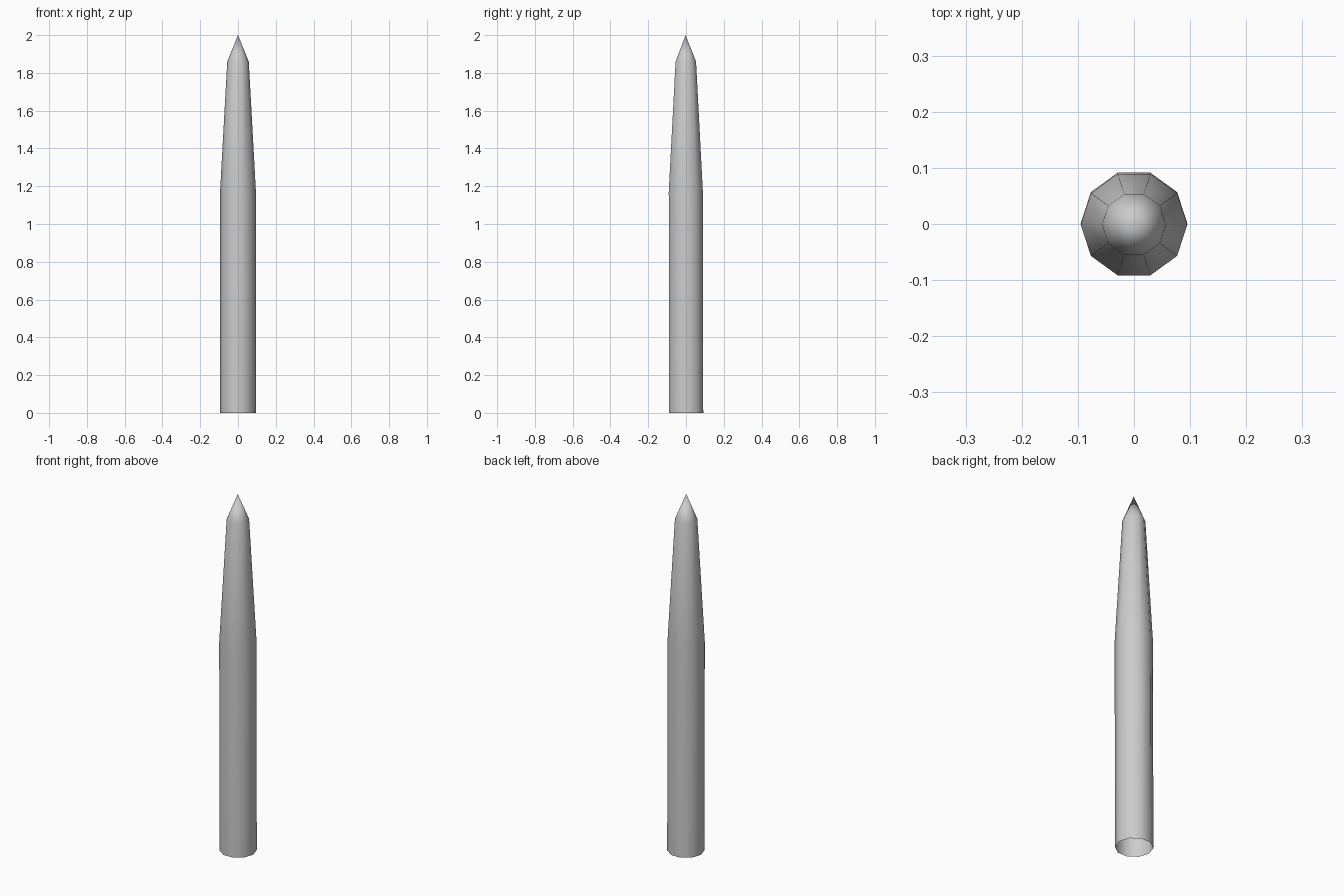
import bpy, bmesh, math

if "Cube" in bpy.data.objects:
    bpy.data.objects.remove(bpy.data.objects["Cube"])

SIDES = 10
# Rings of the shaft, base to shoulder: (z, radius, slight lean in y)
RINGS = [(0.0, 0.095, 0.001), (1.17, 0.095, -0.001), (1.86, 0.057, -0.001)]
TIP = (0.0, -0.002, 2.0)

bm = bmesh.new()
loops = []
for z, r, dy in RINGS:
    loops.append([bm.verts.new((r * math.cos(2 * math.pi * i / SIDES),
                                r * math.sin(2 * math.pi * i / SIDES) + dy, z))
                  for i in range(SIDES)])

# Shaft walls, open at the base
for low, high in zip(loops, loops[1:]):
    for i in range(SIDES):
        j = (i + 1) % SIDES
        bm.faces.new((low[i], low[j], high[j], high[i]))

# Pointed tip
tip = bm.verts.new(TIP)
for i in range(SIDES):
    bm.faces.new((loops[-1][i], loops[-1][(i + 1) % SIDES], tip))

for f in bm.faces:
    f.smooth = True
mesh = bpy.data.meshes.new("pointed_stake")
bm.to_mesh(mesh)
bm.free()
stake = bpy.data.objects.new("pointed_stake", mesh)
bpy.context.collection.objects.link(stake)
